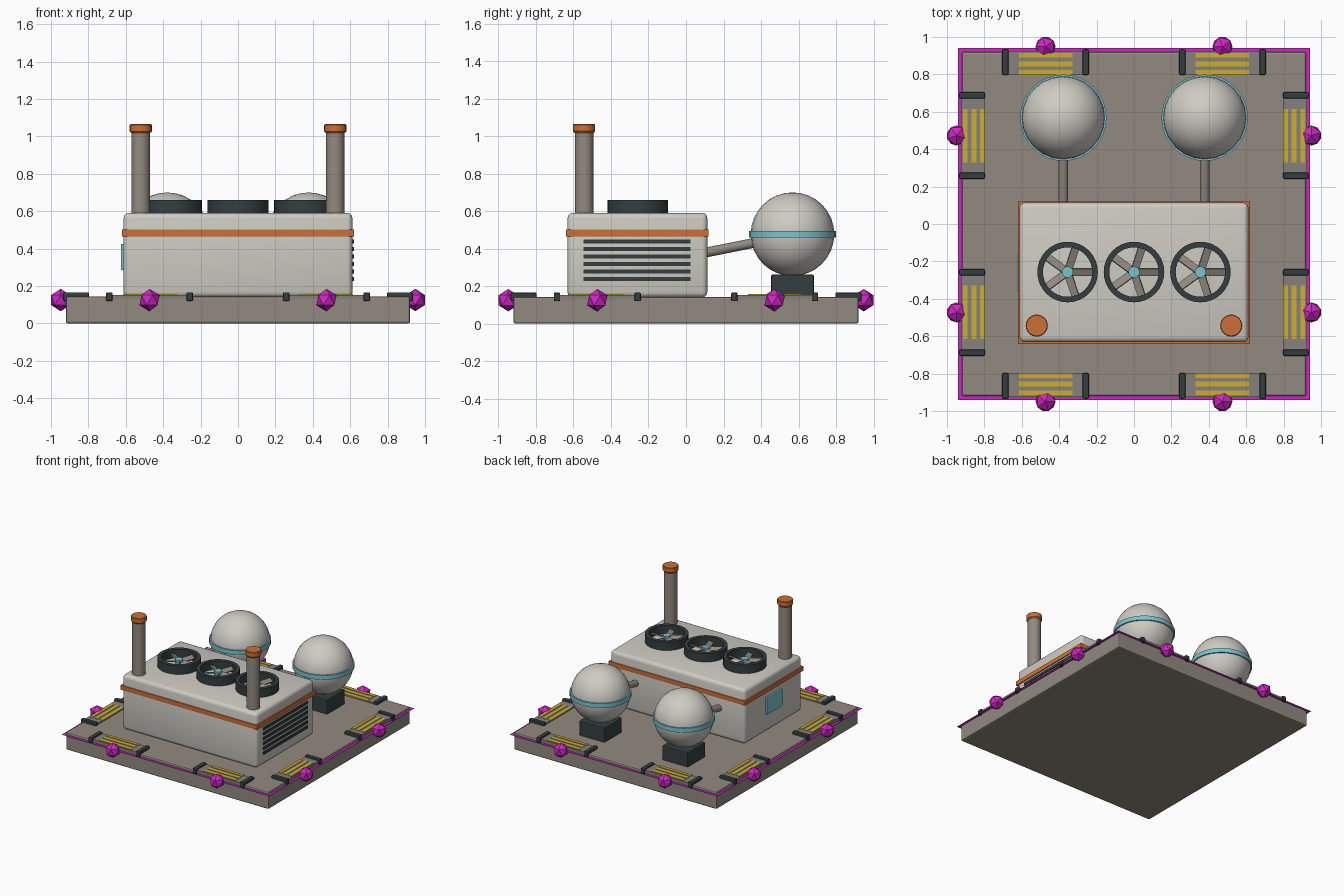
import bpy, bmesh, math
from mathutils import Matrix, Vector

if "Cube" in bpy.data.objects:
    bpy.data.objects.remove(bpy.data.objects["Cube"])


def mat(name, r, g, b):
    m = bpy.data.materials.new(name)
    m.diffuse_color = (r, g, b, 1)
    m.use_nodes = True
    m.node_tree.nodes["Principled BSDF"].inputs["Base Color"].default_value = m.diffuse_color
    return m


TAUPE = mat("taupe_metal", 0.29, 0.255, 0.22)
GREY = mat("pad_grey", 0.24, 0.225, 0.205)
WHITE = mat("off_white", 0.62, 0.60, 0.55)
DARK = mat("dark_slate", 0.035, 0.048, 0.05)
ORANGE = mat("orange", 0.60, 0.16, 0.035)
CYAN = mat("cyan", 0.19, 0.56, 0.62)
MAGENTA = mat("magenta", 0.62, 0.02, 0.56)
YELLOW = mat("yellow", 0.62, 0.42, 0.03)


def finish(name, bm, material, matrix=None, bevel=0, smooth=False):
    if bevel:
        bmesh.ops.bevel(bm, geom=bm.edges[:], offset=bevel, segments=3 if smooth else 2,
                        profile=0.5, affect='EDGES')
    if matrix is not None:
        bm.transform(matrix)
    mesh = bpy.data.meshes.new(name)
    bm.to_mesh(mesh)
    bm.free()
    mesh.materials.append(material)
    ob = bpy.data.objects.new(name, mesh)
    bpy.context.collection.objects.link(ob)
    if smooth:
        bpy.ops.object.select_all(action='DESELECT')
        bpy.context.view_layer.objects.active = ob
        ob.select_set(True)
        bpy.ops.object.shade_smooth_by_angle(angle=math.radians(35))
    return ob


def box(name, x, y, z, material, matrix=None, bevel=0, smooth=False):
    """Box from (min, max) pairs."""
    bm = bmesh.new()
    bmesh.ops.create_cube(bm, size=1)
    for v in bm.verts:
        v.co = [r[1] if c > 0 else r[0] for c, r in zip(v.co, (x, y, z))]
    return finish(name, bm, material, matrix, bevel, smooth)


def lathe(name, profile, centre, material, steps=32, closed=False):
    """Spin (radius, z) points around a vertical axis."""
    bm = bmesh.new()
    vs = [bm.verts.new((r, 0, z)) for r, z in profile]
    pairs = list(zip(vs, vs[1:])) + ([(vs[-1], vs[0])] if closed else [])
    edges = [bm.edges.new(p) for p in pairs]
    bmesh.ops.spin(bm, geom=vs + edges, cent=(0, 0, 0), axis=(0, 0, 1),
                   angle=math.tau, steps=steps)
    bmesh.ops.remove_doubles(bm, verts=bm.verts[:], dist=1e-5)
    bmesh.ops.recalc_face_normals(bm, faces=bm.faces[:])
    return finish(name, bm, material, Matrix.Translation(centre), smooth=True)


# Ground slab with a thin coloured outline sheet
box("base_slab", (-0.92, 0.92), (-0.92, 0.92), (0, 0.143), TAUPE, bevel=0.01)
bm = bmesh.new()
bmesh.ops.create_grid(bm, x_segments=1, y_segments=1, size=0.942)
finish("outline_sheet", bm, MAGENTA, Matrix.Translation((0, 0, 0.125)))

# Two docking pads and connector gems on each of the four sides
for side in range(4):
    for s in (-1, 1):
        m = Matrix.Rotation(side * math.pi / 2, 4, 'Z') @ Matrix.Translation((s * 0.473, 0, 0))
        box("dock_pad", (-0.20, 0.20), (-0.925, -0.80), (0.13, 0.153), GREY, m)
        for k in range(3):
            y = -0.902 + k * 0.046
            box("pad_stripe", (-0.143, 0.143), (y - 0.013, y + 0.013), (0.152, 0.157), YELLOW, m)
        for e in (-1, 1):
            x = e * 0.215
            box("dock_rail", (x - 0.017, x + 0.017), (-0.935, -0.797), (0.12, 0.166), DARK, m,
                bevel=0.006)
        bm = bmesh.new()
        bmesh.ops.create_icosphere(bm, subdivisions=1, radius=0.06)
        finish("connector_gem", bm, MAGENTA, m @ Matrix.Translation((0, -0.948, 0.125)))

# Main housing with trim band
box("housing", (-0.612, 0.612), (-0.632, 0.114), (0.14, 0.59), WHITE, bevel=0.028, smooth=True)
box("trim_band", (-0.62, 0.62), (-0.64, 0.121), (0.465, 0.502), ORANGE, bevel=0.003)

# Vent slats on the right, access panel on the left
for k in range(6):
    z = 0.238 + k * 0.04
    box("vent_slat", (0.60, 0.619), (-0.547, 0.025), (z - 0.011, z + 0.011), DARK)
box("access_panel", (-0.626, -0.60), (-0.36, -0.16), (0.285, 0.425), CYAN, bevel=0.004)

# Three roof fans
for fx in (-0.355, 0, 0.355):
    c = Vector((fx, -0.257, 0))
    lathe("fan_ring", [(0.162, 0.58), (0.162, 0.66), (0.132, 0.66), (0.132, 0.58)], c, DARK,
          closed=True)
    lathe("fan_hub", [(0, 0.59), (0.03, 0.59), (0.03, 0.643), (0, 0.643)], c, CYAN, 16)
    for k in range(5):
        m = (Matrix.Translation(c + Vector((0, 0, 0.622)))
             @ Matrix.Rotation(k * math.tau / 5, 4, 'Z') @ Matrix.Rotation(0.4, 4, 'X'))
        box("fan_blade", (0.015, 0.135), (-0.021, 0.021), (-0.005, 0.005), TAUPE, m)

for s in (-1, 1):
    # Exhaust stacks with caps
    c = (s * 0.52, -0.543, 0)
    lathe("exhaust_stack", [(0, 0.57), (0.05, 0.57), (0.05, 1.04), (0, 1.04)], c, TAUPE, 24)
    lathe("stack_cap", [(0, 1.018), (0.052, 1.018), (0.059, 1.027), (0.059, 1.06),
                        (0.055, 1.065), (0, 1.065)], c, ORANGE, 24)

    # Storage tank on its plinth
    c = Vector((s * 0.378, 0.568, 0.477))
    bm = bmesh.new()
    bmesh.ops.create_uvsphere(bm, u_segments=24, v_segments=16, radius=0.223)
    finish("tank", bm, WHITE, Matrix.Translation(c), smooth=True)
    lathe("tank_band", [(0.21, -0.018), (0.231, -0.018), (0.231, 0.018), (0.21, 0.018)], c, CYAN,
          closed=True)
    box("tank_plinth", (c.x - 0.115, c.x + 0.115), (0.453, 0.683), (0.135, 0.262), DARK,
        bevel=0.008)

    # Sloping feed pipe between housing and tank
    a, b = Vector((c.x, 0.108, 0.38)), Vector((c.x, 0.46, 0.45))
    bm = bmesh.new()
    bmesh.ops.create_cone(bm, cap_ends=True, segments=16, radius1=0.026, radius2=0.026,
                          depth=(b - a).length)
    rot = (b - a).to_track_quat('Z', 'Y').to_matrix().to_4x4()
    finish("feed_pipe", bm, TAUPE, Matrix.Translation((a + b) / 2) @ rot, smooth=True)
